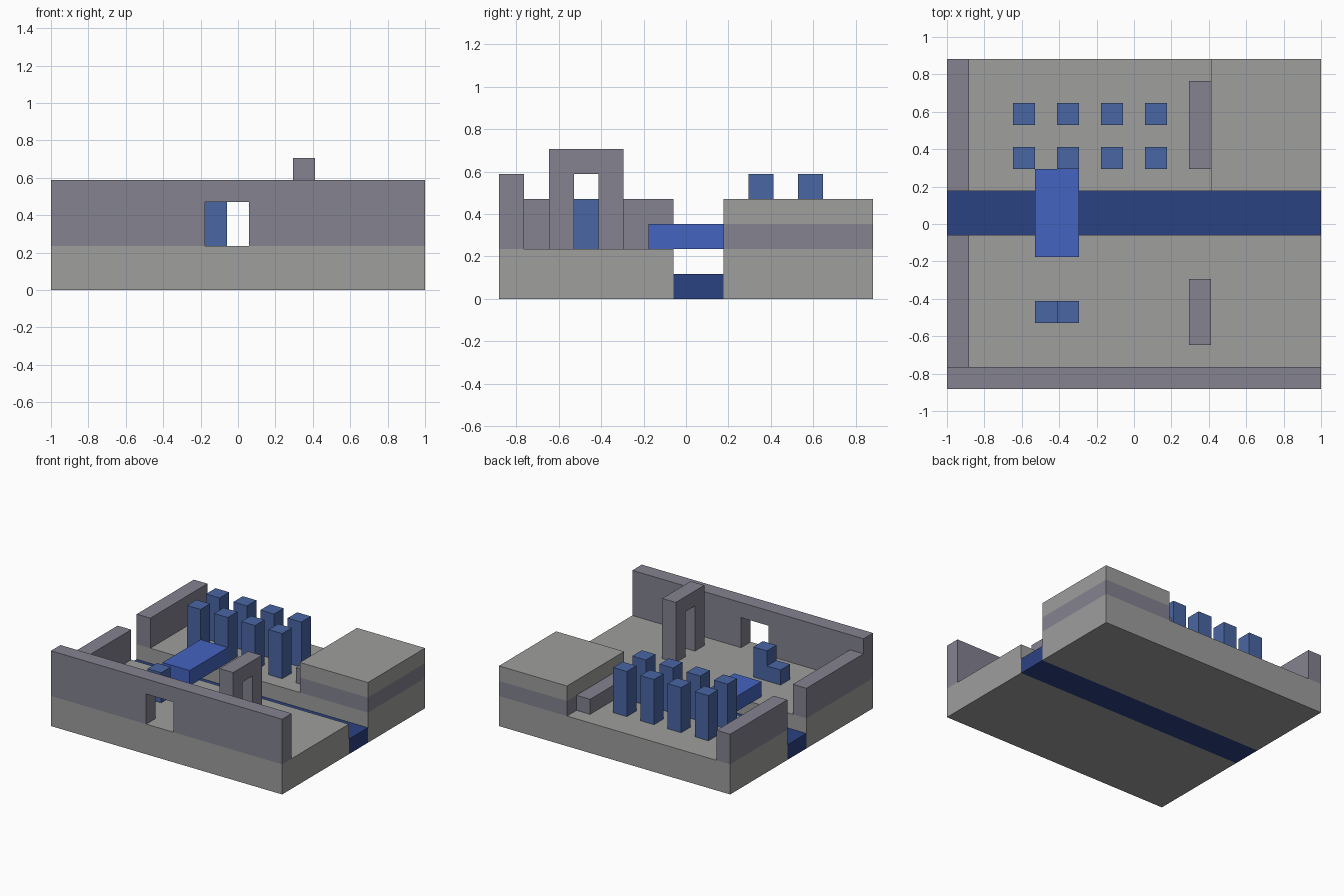
import bpy, bmesh
from mathutils import Vector

cube = bpy.data.objects.get("Cube")
if cube:
    bpy.data.objects.remove(cube, do_unlink=True)

# The layout is measured in square tiles: 17 wide, 15 deep
TILE = 2 / 17


def material(name, rgb):
    mat = bpy.data.materials.new(name)
    mat.use_nodes = True
    mat.diffuse_color = (*rgb, 1)
    mat.node_tree.nodes["Principled BSDF"].inputs["Base Color"].default_value = (*rgb, 1)
    return mat


STONE = material("light grey stone", (0.342, 0.342, 0.337))
WALL = material("purple grey wall", (0.227, 0.223, 0.279))
PILLAR = material("slate blue", (0.067, 0.133, 0.367))
BRIDGE = material("bright blue", (0.058, 0.125, 0.527))
WATER = material("deep blue water", (0.024, 0.054, 0.223))


def place(x, y, z):
    return Vector((x - 8.5, y - 7.5, z)) * TILE


def prism(name, outline, depth, mat):
    """Extrude an outline of tile points along a depth vector."""
    bm = bmesh.new()
    face = bm.faces.new([bm.verts.new(place(*p)) for p in outline])
    result = bmesh.ops.extrude_face_region(bm, geom=[face], use_keep_orig=True)
    moved = [g for g in result["geom"] if isinstance(g, bmesh.types.BMVert)]
    bmesh.ops.translate(bm, verts=moved, vec=Vector(depth) * TILE)
    bmesh.ops.recalc_face_normals(bm, faces=bm.faces)
    mesh = bpy.data.meshes.new(name)
    bm.to_mesh(mesh)
    bm.free()
    mesh.materials.append(mat)
    obj = bpy.data.objects.new(name, mesh)
    bpy.context.collection.objects.link(obj)
    return obj


def block(name, xs, ys, zs, mat):
    (x0, x1), (y0, y1), (z0, z1) = xs, ys, zs
    outline = [(x0, y0, z0), (x1, y0, z0), (x1, y1, z0), (x0, y1, z0)]
    return prism(name, outline, (0, 0, z1 - z0), mat)


def doorway(start, end, left, right, floor, lintel, top):
    """Outline of a wall with a door opening that reaches the floor."""
    return [(start, floor), (left, floor), (left, lintel), (right, lintel),
            (right, floor), (end, floor), (end, top), (start, top)]


# Ground on both banks, with the channel between them
block("front_ground", (0, 17), (0, 7), (0, 2), STONE)
block("back_ground", (0, 17), (9, 15), (0, 2), STONE)
block("river", (0, 17), (7, 9), (0, 1), WATER)

# Perimeter walls
front = doorway(0, 17, 7, 9, 2, 4, 5)
prism("front_wall", [(x, 0, z) for x, z in front], (0, 1, 0), WALL)
block("side_wall_front", (0, 1), (1, 7), (2, 4), WALL)
block("side_wall_back", (0, 1), (9, 15), (2, 4), WALL)

# Freestanding arch
arch = doorway(2, 5, 3, 4, 2, 5, 6)
prism("arch", [(11, y, z) for y, z in arch], (1, 0, 0), WALL)

# Raised platform and its step
block("platform_base", (12, 17), (9, 15), (2, 3), WALL)
block("platform_top", (12, 17), (9, 15), (3, 4), STONE)
block("platform_step", (11, 12), (10, 14), (2, 3), WALL)

# Bridge over the river
block("bridge", (4, 6), (6, 10), (2, 3), BRIDGE)

# Seat with a tall back
block("seat", (4, 5), (3, 4), (2, 3), PILLAR)
block("seat_back", (5, 6), (3, 4), (2, 4), PILLAR)

# Two rows of pillars
for row, y in (("front", 10), ("back", 12)):
    for i in range(4):
        x = 3 + 2 * i
        block(f"pillar_{row}_{i + 1}", (x, x + 1), (y, y + 1), (2, 5), PILLAR)
